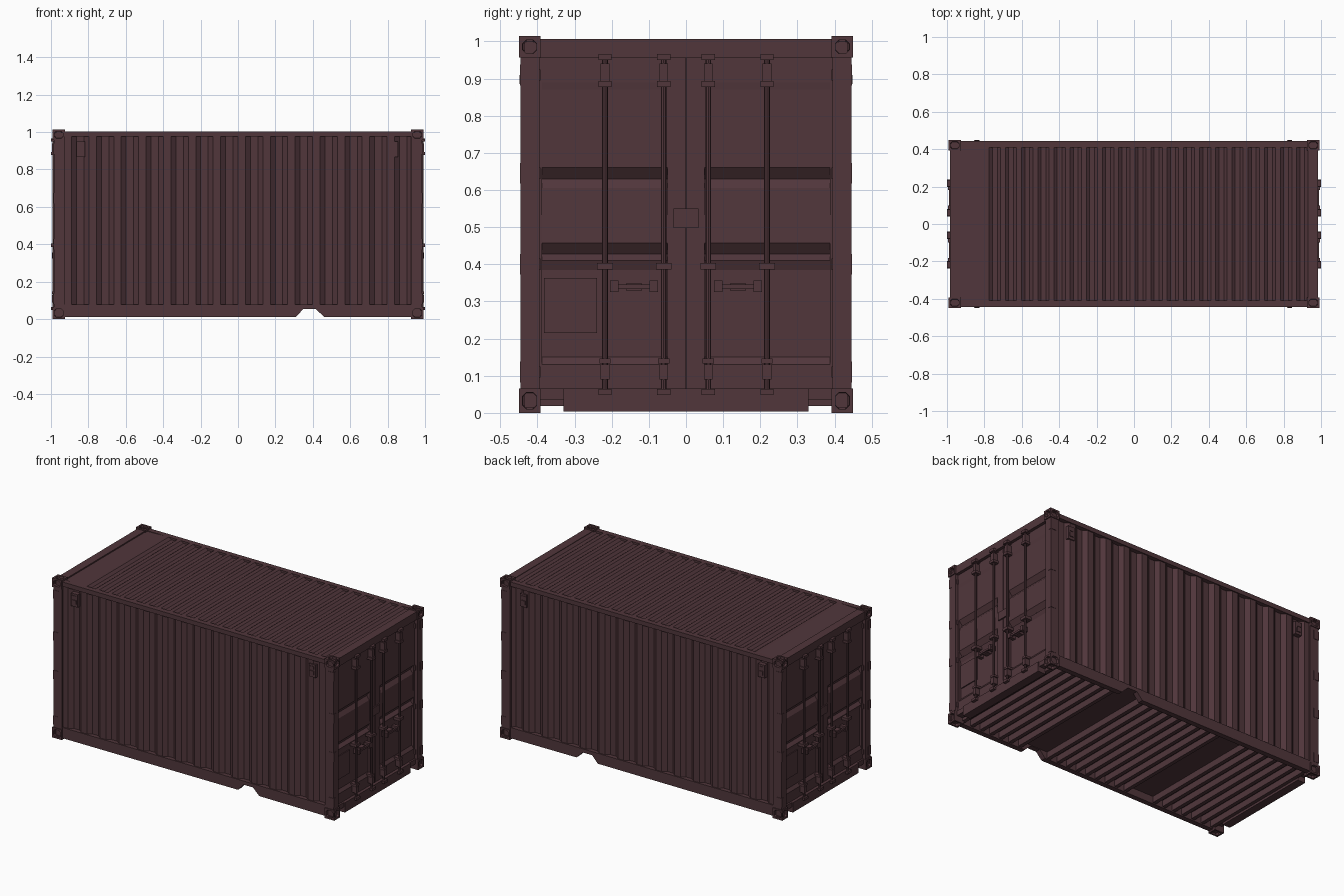
import bpy, bmesh, math
from mathutils import Vector, Matrix

if "Cube" in bpy.data.objects:
    bpy.data.objects.remove(bpy.data.objects["Cube"])

paint = bpy.data.materials.new("dark maroon paint")
paint.diffuse_color = (0.082, 0.037, 0.044, 1)
paint.use_nodes = True
paint.node_tree.nodes["Principled BSDF"].inputs["Base Color"].default_value = paint.diffuse_color


def finish(name, bm, smooth=False):
    me = bpy.data.meshes.new(name)
    bm.to_mesh(me)
    bm.free()
    me.materials.append(paint)
    ob = bpy.data.objects.new(name, me)
    bpy.context.collection.objects.link(ob)
    if smooth:
        bpy.context.view_layer.objects.active = ob
        ob.select_set(True)
        bpy.ops.object.shade_smooth_by_angle(angle=math.radians(40))
        ob.select_set(False)
    return ob


def add_box(bm, x0, x1, y0, y1, z0, z1):
    m = Matrix.Translation(((x0 + x1) / 2, (y0 + y1) / 2, (z0 + z1) / 2)) \
        @ Matrix.Diagonal((abs(x1 - x0), abs(y1 - y0), abs(z1 - z0), 1))
    return bmesh.ops.create_cube(bm, size=1, matrix=m)["verts"]


def boxes(name, items, turn=1):
    """Several boxes as one part; turn=-1 spins the part to the other end."""
    bm = bmesh.new()
    for b in items:
        add_box(bm, *b)
    if turn < 0:
        bm.transform(Matrix.Rotation(math.pi, 4, 'Z'))
    return finish(name, bm)


def sheet(name, pts, sweep, outward, turn=1):
    """Folded sheet: a profile swept along a vector, facing outward."""
    bm = bmesh.new()
    a = [bm.verts.new(p) for p in pts]
    b = [bm.verts.new(Vector(p) + Vector(sweep)) for p in pts]
    for i in range(len(pts) - 1):
        bm.faces.new((a[i], a[i + 1], b[i + 1], b[i]))
    bm.normal_update()
    for f in bm.faces:
        if f.normal.dot(Vector(outward)) < 0:
            f.normal_flip()
    if turn < 0:
        bm.transform(Matrix.Rotation(math.pi, 4, 'Z'))
    return finish(name, bm)


def waves(a, b, n, low, high):
    """Trapezoid corrugation as (position, height) pairs."""
    p = (b - a) / n
    out = []
    for i in range(n):
        s = a + i * p
        out += [(s, high), (s + .3 * p, high), (s + .5 * p, low), (s + .8 * p, low)]
    return out + [(b, high)]


# corner castings with octagonal sockets on their outer faces
for sx in (-1, 1):
    for sy in (-1, 1):
        for top in (0, 1):
            bm = bmesh.new()
            z0, z1 = (.957, 1.014) if top else (0, .065)
            add_box(bm, sx * .925, sx * .992, sy * .392, sy * .45, z0, z1)
            bm.normal_update()
            out = [Vector((sx, 0, 0)), Vector((0, sy, 0)), Vector((0, 0, 1 if top else -1))]
            for d in out:
                f = max(bm.faces, key=lambda q: q.normal.dot(d) + q.calc_center_median().dot(d))
                bmesh.ops.inset_individual(bm, faces=[f], thickness=.014)
                bmesh.ops.bevel(bm, geom=list(f.verts), offset=.010, segments=1,
                                affect='VERTICES')
                bm.normal_update()
                f = max((q for q in bm.faces if len(q.verts) == 8 and q.normal.dot(d) > .9),
                        key=lambda q: q.calc_area())
                bmesh.ops.inset_individual(bm, faces=[f], thickness=.001, depth=-.015)
                bm.normal_update()
            finish("corner_casting", bm)

# corner posts and roof side rails
boxes("corner_posts", [(sx * .925, sx * .985, sy * .395, sy * .445, .06, .96)
                       for sx in (-1, 1) for sy in (-1, 1)])
boxes("top_side_rails", [(-.93, .93, sy * .41, sy * .443, .975, 1.003) for sy in (-1, 1)])

for sy in (-1, 1):
    # corrugated side wall
    w = waves(-.93, .93, 14, .416, .436)
    sheet("side_wall", [(x, sy * y, .07) for x, y in w], (0, 0, .91), (0, sy, 0))

    # bottom rail with one fork opening
    bm = bmesh.new()
    outline = [(-.93, .01), (.31, .012), (.35, .055), (.415, .055), (.46, .012),
               (.93, .01), (.93, .078), (-.93, .078)]
    face = bm.faces.new([bm.verts.new((x, sy * .41, z)) for x, z in outline])
    ext = bmesh.ops.extrude_face_region(bm, geom=[face])
    bmesh.ops.translate(bm, vec=(0, sy * .033, 0),
                        verts=[v for v in ext["geom"] if isinstance(v, bmesh.types.BMVert)])
    bmesh.ops.recalc_face_normals(bm, faces=bm.faces)
    finish("bottom_side_rail", bm)

    # vent boxes near the top corners
    for x in (-.84, .833):
        boxes("side_vent", [(x - .023, x + .023, sy * .41, sy * .443, .868, .95),
                            (x - .013, x + .013, sy * .44, sy * .448, .885, .91),
                            (x - .016, x + .012, sy * .44, sy * .446, .92, .938)])

# ribbed roof
roof = [(-.94, .998)] + waves(-.80, .93, 20, .990, 1.003) + [(.94, .998)]
sheet("roof_panel", [(x, -.42, z) for x, z in roof], (0, .84, 0), (0, 0, 1))

# floor and cross members, leaving the fork pockets clear
boxes("floor", [(-.95, .95, -.42, .42, .058, .07)])
members = [-.92 + i * .0708 for i in range(27)]
boxes("floor_cross_members", [(x - .012, x + .012, -.415, .415, .018, .059)
                              for x in members if abs(abs(x) - .385) > .088])

# both door ends
for t in (1, -1):
    boxes("door_header", [(.93, .983, -.40, .40, .955, 1.006)], t)
    boxes("door_sill", [(.93, .983, -.33, .33, .004, .066),
                        (.93, .975, -.40, .40, .036, .066)], t)
    boxes("door_frame", [(.93, .964, -.05, -.002, .066, .955),
                         (.93, .964, .002, .05, .066, .955),
                         (.93, .958, -.01, .01, .066, .955),
                         (.93, .964, -.43, -.388, .066, .955),
                         (.93, .964, .388, .43, .066, .955)], t)
    # folded door panels with horizontal grooves
    prof = [(.964, .066), (.964, .13), (.950, .15), (.950, .385), (.960, .41),
            (.940, .428), (.962, .458), (.958, .605), (.940, .63), (.962, .66),
            (.962, .87), (.964, .89), (.964, .955)]
    for y in (-.388, .05):
        sheet("door_panel", [(x, y, z) for x, z in prof], (0, .338, 0), (1, 0, 0), t)

    # hinges
    hinge = []
    for s in (-1, 1):
        for z in (.11, .40, .645, .91):
            hinge += [(.95, .987, s * .422, s * .447, z - .028, z + .028),
                      (.95, .975, s * .392, s * .43, z - .015, z + .015)]
    boxes("door_hinges", hinge, t)

    # lock rods
    bm = bmesh.new()
    for y in (-.218, -.06, .06, .218):
        bmesh.ops.create_cone(bm, cap_ends=True, segments=8, radius1=.0075, radius2=.0075,
                              depth=.91, matrix=Matrix.Translation((.984, y, .505)))
    if t < 0:
        bm.transform(Matrix.Rotation(math.pi, 4, 'Z'))
    finish("lock_rods", bm, True)

    # rod brackets and end cams
    br = []
    for y in (-.218, -.06, .06, .218):
        for z, w, h in ((.958, .018, .008), (.885, .018, .008), (.915, .012, .025),
                        (.395, .021, .009), (.14, .015, .007), (.11, .012, .02),
                        (.056, .018, .008)):
            br.append((.955, 1.0 if w > .016 else .995, y - w, y + w, z - h, z + h))
    boxes("rod_brackets", br, t)

    # handles
    hd = []
    for c in (-.14, .14):
        hd += [(.976, .988, c - .065, c + .065, .334, .346),
               (.955, .994, c - .064, c - .042, .325, .356),
               (.955, .994, c + .042, c + .064, .325, .356),
               (.945, .98, c - .02, c + .02, .328, .35)]
    boxes("door_handles", hd, t)

    # plates
    boxes("data_plate", [(.945, .956, -.382, -.24, .215, .363)], t)
    boxes("centre_plate", [(.955, .972, -.034, .034, .498, .55)], t)
